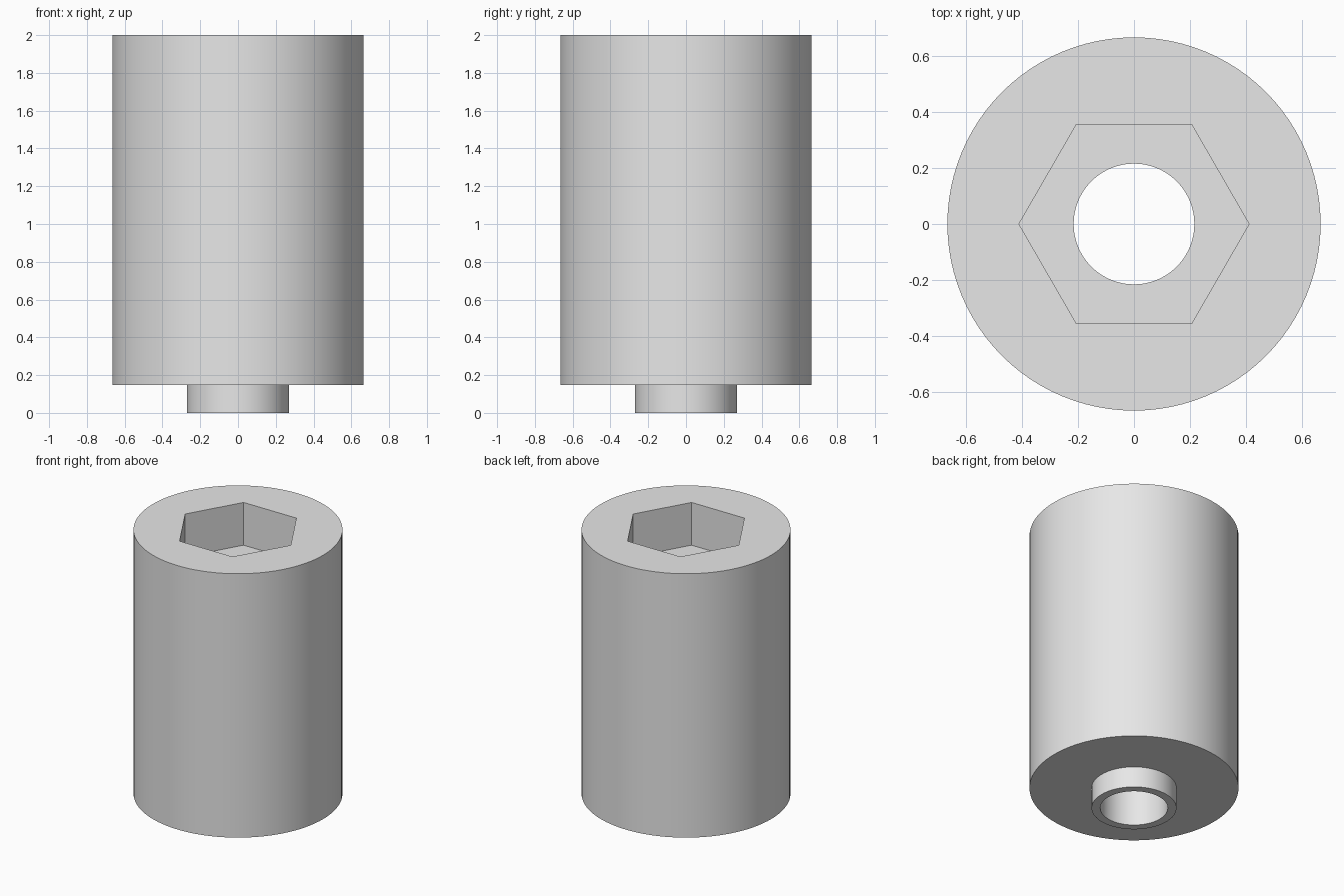
import bpy
import bmesh
from math import tau
from mathutils import Matrix

SEGMENTS = 96
HEX_RADIUS = 0.41
HEX_FLOOR = 1.70

default_cube = bpy.data.objects.get("Cube")
if default_cube:
    bpy.data.objects.remove(default_cube, do_unlink=True)


def make_material(name, colour):
    mat = bpy.data.materials.new(name)
    mat.use_nodes = True
    mat.diffuse_color = colour
    mat.node_tree.nodes["Principled BSDF"].inputs["Base Color"].default_value = colour
    return mat


def make_object(name, bm):
    bmesh.ops.recalc_face_normals(bm, faces=bm.faces)
    mesh = bpy.data.meshes.new(name)
    bm.to_mesh(mesh)
    bm.free()
    obj = bpy.data.objects.new(name, mesh)
    bpy.context.collection.objects.link(obj)
    return obj


# Cylinder body with a short hollow boss below, turned around the bore
profile = [(0.215, 0), (0.27, 0), (0.27, 0.147), (0.665, 0.147), (0.665, 2), (0.215, 2)]
bm = bmesh.new()
verts = [bm.verts.new((r, 0, z)) for r, z in profile]
edges = [bm.edges.new((v, verts[i - 1])) for i, v in enumerate(verts)]
bmesh.ops.spin(bm, geom=verts + edges, cent=(0, 0, 0), axis=(0, 0, 1),
               angle=tau, steps=SEGMENTS, use_merge=True)
bmesh.ops.remove_doubles(bm, verts=bm.verts, dist=0.0001)
body = make_object("socket_body", bm)
body.data.materials.append(make_material("light grey", (0.8, 0.8, 0.8, 1)))

# Hexagonal recess in the top
bm = bmesh.new()
bmesh.ops.create_cone(bm, cap_ends=True, segments=6, radius1=HEX_RADIUS,
                      radius2=HEX_RADIUS, depth=1,
                      matrix=Matrix.Translation((0, 0, HEX_FLOOR + 0.5))
                      @ Matrix.Rotation(tau / 4, 4, "Z"))
# Turn the prism so that two corners lie on the x axis
corner = max(bm.verts, key=lambda v: v.co.x)
if abs(corner.co.y) > 0.01:
    bmesh.ops.rotate(bm, verts=bm.verts, cent=(0, 0, 0),
                     matrix=Matrix.Rotation(tau / 12, 3, "Z"))
cutter = make_object("hex_cutter", bm)
cutter.hide_render = True

cut = body.modifiers.new("hex_recess", "BOOLEAN")
cut.operation = "DIFFERENCE"
cut.solver = "EXACT"
cut.object = cutter

bpy.ops.object.select_all(action="DESELECT")
body.select_set(True)
bpy.context.view_layer.objects.active = body
bpy.ops.object.modifier_apply(modifier=cut.name)
bpy.data.objects.remove(cutter, do_unlink=True)

# Round walls smooth, rims and recess corners sharp
bpy.ops.object.shade_smooth_by_angle(angle=tau / 12)
